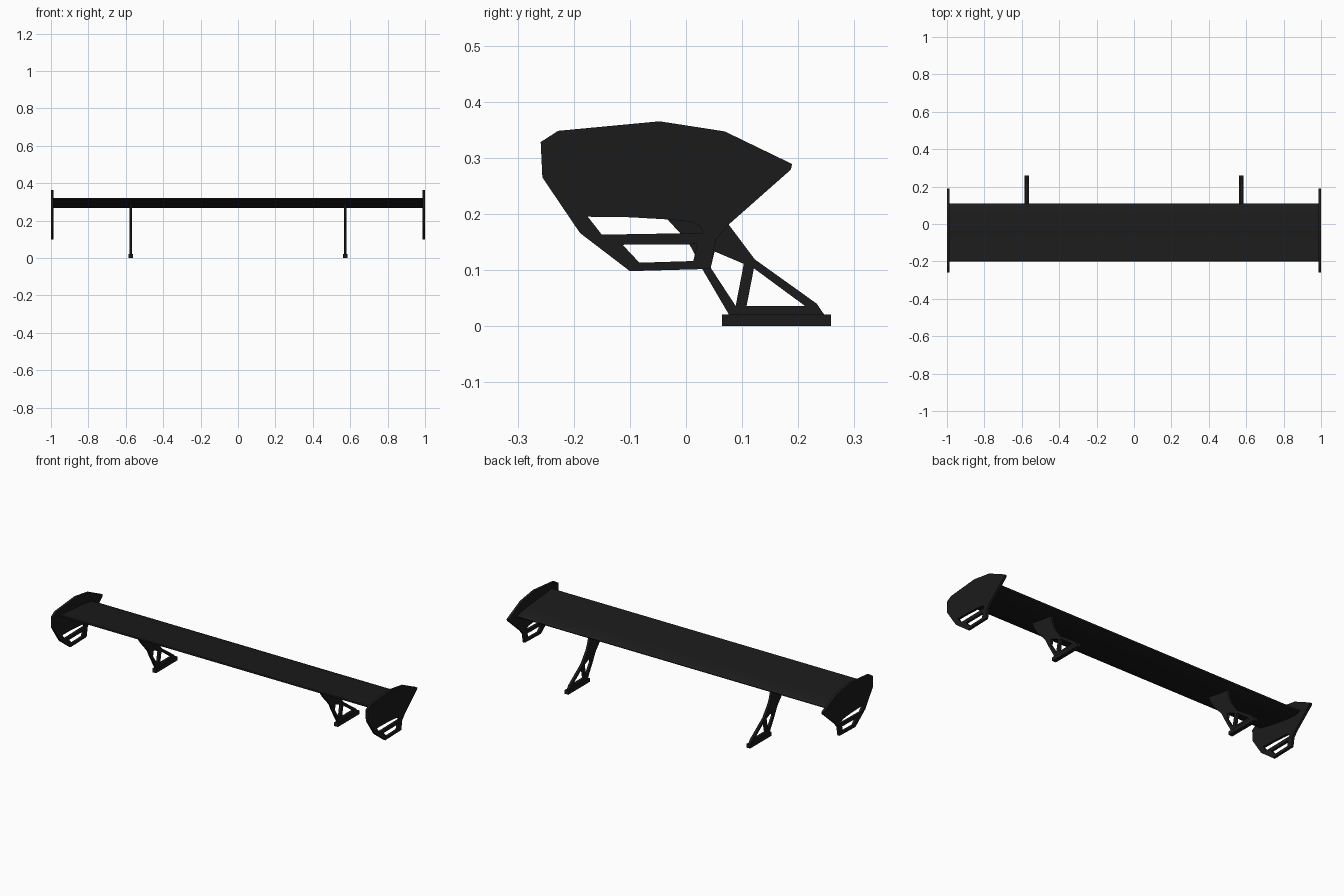
import bpy
from mathutils import Matrix

cube = bpy.data.objects.get("Cube")
if cube:
    bpy.data.objects.remove(cube, do_unlink=True)

# Single dark carbon colour
black = bpy.data.materials.new("carbon_black")
black.use_nodes = True
colour = (0.0112, 0.0112, 0.0112, 1)
black.diffuse_color = colour
shader = next(n for n in black.node_tree.nodes if n.type == 'BSDF_PRINCIPLED')
shader.inputs["Base Color"].default_value = colour
shader.inputs["Roughness"].default_value = 0.6

# Local x, y, z of a flat outline become world y, z, x
SIDEWAYS = Matrix(((0, 0, 1), (1, 0, 0), (0, 1, 0)))


def plate(name, x, width, outline, holes=()):
    """Extrude a side outline (y, z) with holes along x, centred at x."""
    curve = bpy.data.curves.new(name + "_outline", 'CURVE')
    curve.dimensions = '2D'
    curve.fill_mode = 'BOTH'
    curve.extrude = width / 2
    for loop in (outline, *holes):
        spline = curve.splines.new('POLY')
        spline.points.add(len(loop) - 1)
        for point, (y, z) in zip(spline.points, loop):
            point.co = (y, z, 0, 1)
        spline.use_cyclic_u = True
    helper = bpy.data.objects.new(name + "_helper", curve)
    bpy.context.collection.objects.link(helper)
    graph = bpy.context.evaluated_depsgraph_get()
    mesh = bpy.data.meshes.new_from_object(helper.evaluated_get(graph))
    bpy.data.objects.remove(helper, do_unlink=True)
    mesh.transform(Matrix.Translation((x, 0, 0)) @ SIDEWAYS.to_4x4())
    mesh.materials.clear()
    mesh.materials.append(black)
    mesh.shade_flat()
    obj = bpy.data.objects.new(name, mesh)
    bpy.context.collection.objects.link(obj)
    return obj


# Aerofoil blade, thin rounded lip at the front and round nose at the back
WING = [(-.197, .32), (-.13, .312), (-.05, .305), (.02, .299), (.07, .293),
        (.095, .287), (.107, .281), (.11, .276), (.105, .27), (.085, .267),
        (.05, .267), (0, .273), (-.07, .285), (-.14, .299), (-.195, .31),
        (-.2, .315)]
wing = plate("wing_blade", 0, 1.98, WING)
bpy.ops.object.select_all(action='DESELECT')
wing.select_set(True)
bpy.context.view_layer.objects.active = wing
bpy.ops.object.shade_smooth_by_angle(angle=0.6)

# End plate outline with its two slots
END = [(-.259, .328), (-.228, .348), (-.047, .365), (.069, .347), (.189, .289),
       (.187, .279), (.076, .181), (.053, .154), (.044, .102), (-.1, .098),
       (-.189, .166), (-.256, .265)]
END_SLOTS = [
    [(-.175, .195), (-.15, .163), (.03, .166), (.025, .178), (.01, .186),
     (-.03, .19), (-.1, .194)],
    [(-.113, .145), (-.083, .113), (.013, .116), (.02, .146)],
]

# Upright outline with its two truss openings
UPRIGHT = [(-.102, .297), (-.082, .255), (-.06, .222), (-.031, .188),
           (.004, .15), (.03, .1), (.078, .018), (.248, .018), (.233, .04),
           (.1225, .119), (.076, .181), (.062, .212), (.053, .245),
           (.05, .28)]
TRUSS = [
    [(.121, .103), (.212, .036), (.108, .036)],
    [(.051, .133), (.103, .111), (.0885, .036), (.044, .104)],
]
FOOT = [(.064, 0), (.258, 0), (.258, .021), (.064, .021)]

for side, sign in (("left", 1), ("right", -1)):
    plate(side + "_end_plate", sign * .993, .014, END, END_SLOTS)
    plate(side + "_upright", sign * .574, .014, UPRIGHT, TRUSS)
    plate(side + "_foot", sign * .574, .023, FOOT)
